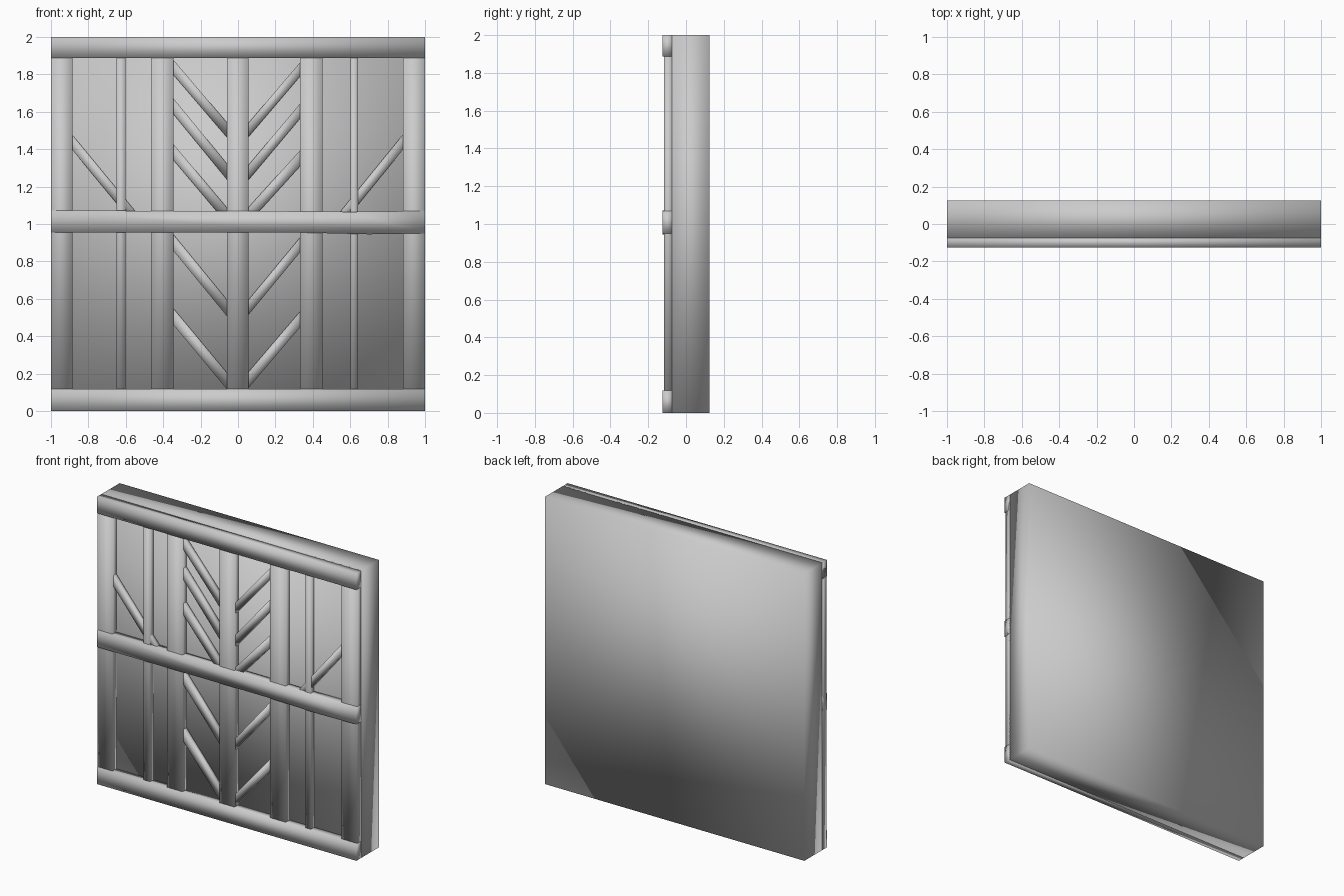
import bpy

if "Cube" in bpy.data.objects:
    bpy.data.objects.remove(bpy.data.objects["Cube"])

BACK = -0.07  # timber backs sit just inside the plaster face


def prism(name, outline, y0, y1):
    """Extrude an x/z outline (counter-clockwise seen from the front) from y0 to y1."""
    n = len(outline)
    verts = [(x, y, z) for y in (y0, y1) for x, z in outline]
    faces = [list(range(n)), list(range(2 * n - 1, n - 1, -1))]
    faces += [[i, i + n, (i + 1) % n + n, (i + 1) % n] for i in range(n)]
    mesh = bpy.data.meshes.new(name)
    mesh.from_pydata(verts, [], faces)
    mesh.polygons.foreach_set("use_smooth", [True] * len(mesh.polygons))
    mesh.update()
    obj = bpy.data.objects.new(name, mesh)
    bpy.context.collection.objects.link(obj)
    return obj


def box(name, x0, x1, z0, z1, y0, y1):
    return prism(name, [(x0, z0), (x1, z0), (x1, z1), (x0, z1)], y0, y1)


def brace(name, xa, za, xb, zb, t, y0=-0.105):
    """Slanted strut: lower edge (xa, za) to (xb, zb), vertical thickness t."""
    return prism(name, [(xa, za), (xb, zb), (xb, zb + t), (xa, za + t)], y0, BACK)


# Plaster wall slab
box("wall_panel", -1, 1, 0, 2, -0.075, 0.125)

# Horizontal beams; the middle one is slightly warped
box("bottom_beam", -1, 1, 0, 0.118, -0.125, BACK)
box("top_beam", -1, 1, 1.887, 2, -0.125, BACK)
prism("middle_beam", [(-1, 0.955), (0.3, 0.955), (0.7, 0.945), (1, 0.95),
                      (1, 1.07), (0.6, 1.065), (0.3, 1.068), (-1, 1.072)], -0.125, BACK)

# Upright posts
wide = [(-1, -0.885), (-0.465, -0.345), (-0.06, 0.055), (0.33, 0.45), (0.88, 1)]
thin = [(-0.65, -0.6), (0.6, 0.64)]
for i, (x0, x1) in enumerate(wide):
    box(f"wide_post_{i}", x0, x1, 0.002, 1.998, -0.117, BACK)
for i, (x0, x1) in enumerate(thin):
    box(f"thin_post_{i}", x0, x1, 0.002, 1.998, -0.112, BACK)

# Chevron braces either side of the centre post: (outer z, inner z, thickness)
left = [(1.80, 1.46, 0.08), (1.59, 1.235, 0.085), (1.345, 1.00, 0.085),
        (0.86, 0.505, 0.088), (0.465, 0.115, 0.088)]
right = [(1.79, 1.46, 0.075), (1.565, 1.23, 0.08), (1.31, 1.00, 0.085),
         (0.85, 0.51, 0.08), (0.45, 0.12, 0.085)]
for i, (zo, zi, t) in enumerate(left):
    brace(f"left_chevron_{i}", -0.348, zo, -0.057, zi, t)
for i, (zo, zi, t) in enumerate(right):
    brace(f"right_chevron_{i}", 0.052, zi, 0.333, zo, t)

# Corner braces in the outer upper bays
brace("left_corner_brace", -0.888, 1.4, -0.53, 0.966, 0.08)
brace("right_corner_brace", 0.53, 0.966, 0.883, 1.4, 0.08)
